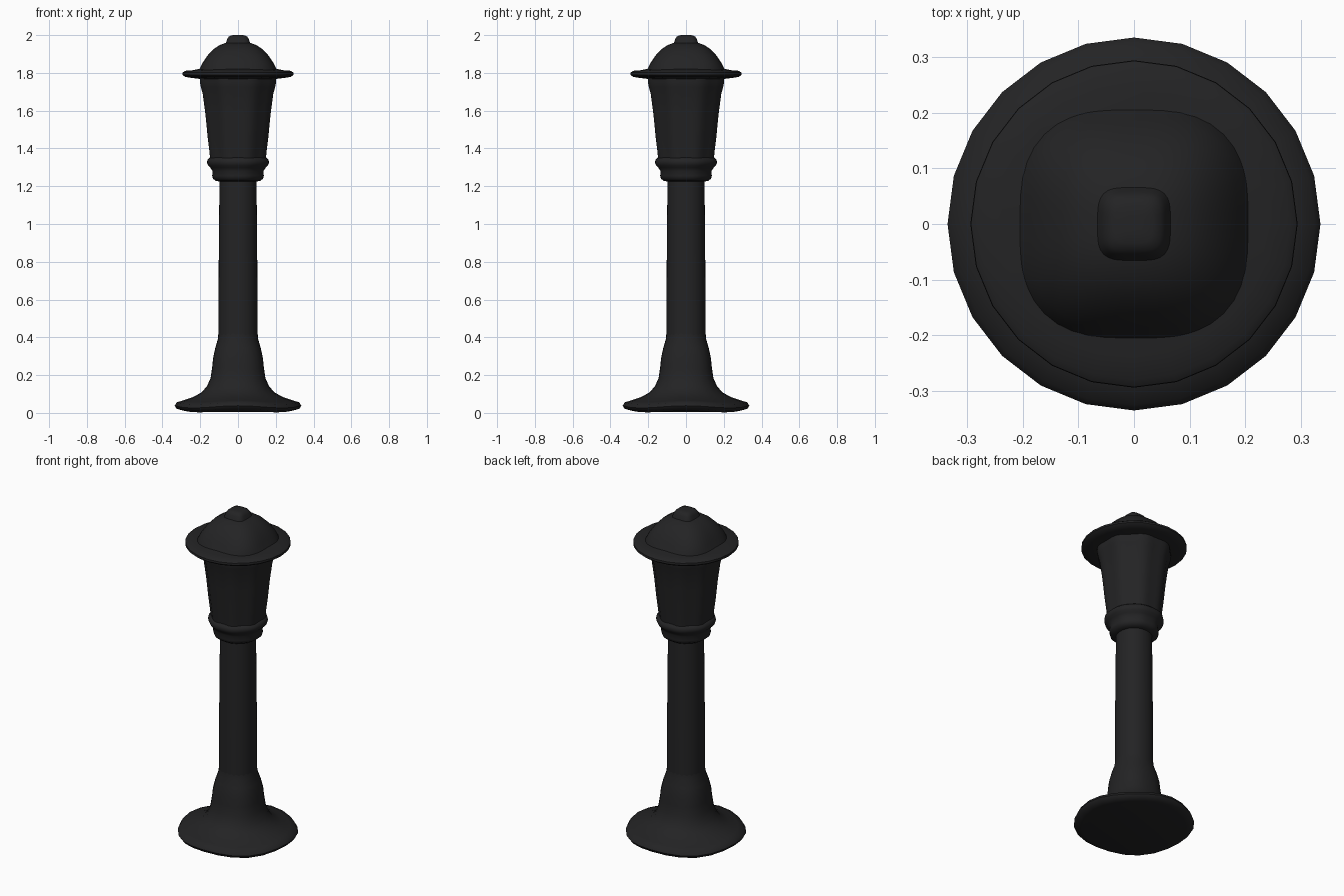
import bpy, bmesh, math

# one near-black painted metal colour
metal = bpy.data.materials.new("black_metal")
metal.diffuse_color = (0.017, 0.017, 0.018, 1)


def loft(name, profile, sides=48, rib=0.0, droop=0.0):
    """Stack of rounded rings: profile rows are (half_width, z, squareness), 2 = round."""
    bm = bmesh.new()
    rings = []
    for w, z, n in profile:
        ring = []
        for i in range(sides):
            a = 2 * math.pi * i / sides
            c, s = math.cos(a), math.sin(a)
            r = w * (abs(c) ** n + abs(s) ** n) ** (-1 / n)
            r *= 1 - rib * math.cos(8 * a)
            dz = droop * (w / 0.33) ** 2 * math.sin(2 * a) ** 2
            ring.append(bm.verts.new((r * c, r * s, z - dz)))
        rings.append(ring)
    for lo, hi in zip(rings, rings[1:]):
        for i in range(sides):
            j = (i + 1) % sides
            bm.faces.new((lo[i], lo[j], hi[j], hi[i]))
    bm.faces.new(rings[0][::-1])
    bm.faces.new(rings[-1])
    me = bpy.data.meshes.new(name)
    bm.to_mesh(me)
    bm.free()
    me.materials.append(metal)
    ob = bpy.data.objects.new(name, me)
    bpy.context.collection.objects.link(ob)
    bpy.ops.object.select_all(action='DESELECT')
    bpy.context.view_layer.objects.active = ob
    ob.select_set(True)
    bpy.ops.object.shade_smooth_by_angle(angle=math.radians(50))
    return ob


# flared foot, slightly square where it meets the post
loft("base", [(0.29, 0.012, 2), (0.325, 0.022, 2), (0.335, 0.038, 2), (0.325, 0.056, 2),
              (0.29, 0.066, 2), (0.24, 0.083, 2.05), (0.195, 0.107, 2.1),
              (0.165, 0.14, 2.3), (0.145, 0.185, 2.5), (0.137, 0.24, 2.5),
              (0.132, 0.29, 2.5), (0.12, 0.345, 2.4), (0.107, 0.39, 2.2),
              (0.104, 0.42, 2.15)], sides=24, droop=0.012)

# post
loft("post", [(0.104, 0.40, 2.15), (0.102, 0.8, 2.15), (0.098, 1.24, 2.15)])

# stepped collar under the lantern
loft("collar", [(0.097, 1.225, 2), (0.118, 1.228, 2), (0.134, 1.24, 2), (0.138, 1.255, 2),
                (0.136, 1.28, 2), (0.148, 1.298, 2), (0.16, 1.31, 2),
                (0.166, 1.325, 2), (0.163, 1.34, 2), (0.15, 1.352, 2)], rib=0.01)

# ribbed eight-sided lantern
loft("lantern", [(0.15, 1.335, 2), (0.154, 1.38, 2), (0.164, 1.46, 2), (0.176, 1.58, 2),
                 (0.191, 1.69, 2), (0.201, 1.725, 2), (0.206, 1.75, 2),
                 (0.205, 1.79, 2)], rib=0.025)

# round brim
loft("brim", [(0.20, 1.768, 2), (0.25, 1.774, 2), (0.28, 1.779, 2), (0.294, 1.79, 2),
              (0.293, 1.802, 2), (0.28, 1.811, 2), (0.24, 1.814, 2),
              (0.20, 1.822, 2)], sides=24)

# rounded-square dome roof
loft("roof_dome", [(0.212, 1.81, 2.6), (0.202, 1.825, 2.9), (0.186, 1.855, 3.0),
                   (0.163, 1.89, 2.9), (0.132, 1.924, 2.7), (0.098, 1.947, 2.6),
                   (0.07, 1.957, 2.8), (0.05, 1.962, 3)])

# square finial
loft("finial", [(0.068, 1.953, 3.5), (0.062, 1.965, 4), (0.057, 1.98, 4), (0.048, 1.993, 4),
                (0.034, 1.999, 3.5), (0.015, 2.0, 3)])
